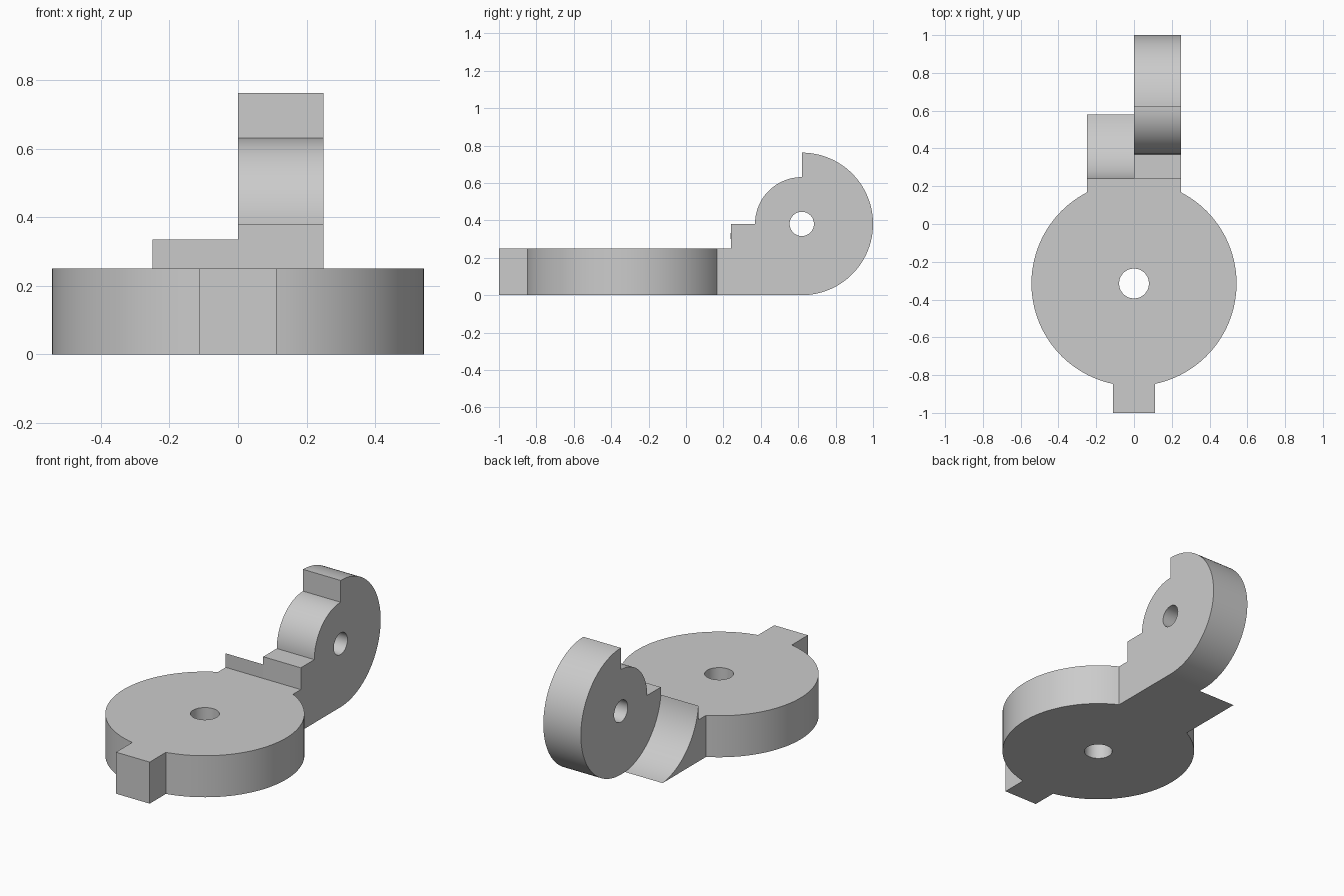
import bpy, bmesh, math
from mathutils import Vector

if "Cube" in bpy.data.objects:
    bpy.data.objects.remove(bpy.data.objects["Cube"])

grey = bpy.data.materials.new("light_grey")
grey.diffuse_color = (0.6, 0.6, 0.6, 1)
grey.use_nodes = True
grey.node_tree.nodes["Principled BSDF"].inputs["Base Color"].default_value = grey.diffuse_color

DISC_Y, DISC_R, PLATE_H = -0.315, 0.543, 0.25    # round plate
PIN_Y, PIN_Z, BARREL_R = 0.619, 0.381, 0.381     # hinge axis
HALF, TAB, NECK_Y = 0.25, 0.112, 0.24            # widths and neck end


def arc(cx, cy, r, a0, a1, n):
    """Points on an arc, angles in radians."""
    return [(cx + r * math.cos(a0 + (a1 - a0) * i / n),
             cy + r * math.sin(a0 + (a1 - a0) * i / n)) for i in range(n + 1)]


def prism(name, outline, lo, hi, axis):
    """Extrude an outline: axis 'z' takes (x, y), axis 'x' takes (y, z)."""
    bm = bmesh.new()
    place = (lambda p: (p[0], p[1], lo)) if axis == 'z' else (lambda p: (lo, p[0], p[1]))
    face = bm.faces.new([bm.verts.new(place(p)) for p in outline])
    step = Vector((0, 0, hi - lo)) if axis == 'z' else Vector((hi - lo, 0, 0))
    top = bmesh.ops.extrude_face_region(bm, geom=[face])
    bmesh.ops.translate(bm, vec=step,
                        verts=[g for g in top["geom"] if isinstance(g, bmesh.types.BMVert)])
    bmesh.ops.recalc_face_normals(bm, faces=bm.faces)
    mesh = bpy.data.meshes.new(name)
    bm.to_mesh(mesh)
    bm.free()
    mesh.materials.append(grey)
    ob = bpy.data.objects.new(name, mesh)
    bpy.context.collection.objects.link(ob)
    return ob


def combine(target, other, operation):
    """Boolean the other solid into the target and remove it."""
    mod = target.modifiers.new("join", 'BOOLEAN')
    mod.operation, mod.solver, mod.object = operation, 'EXACT', other
    bpy.context.view_layer.objects.active = target
    bpy.ops.object.modifier_apply(modifier=mod.name)
    bpy.data.objects.remove(other)


# Round plate with front tab and rear neck, drawn in plan
tab_a = math.asin(TAB / DISC_R)
neck_a = math.acos(HALF / DISC_R)
right = arc(0, DISC_Y, DISC_R, -math.pi / 2 + tab_a, neck_a, 48)
half = [(TAB, -1.0)] + right + [(HALF, NECK_Y)]
plan = half + [(-x, y) for x, y in reversed(half)]
plate = prism("hinge_plate", plan, 0, PLATE_H, 'z')

# Hinge barrel with stepped inner shoulder, drawn from the side
barrel = ([(0.1, 0)]
          + arc(PIN_Y, PIN_Z, BARREL_R, -math.pi / 2, math.pi / 2, 64)
          + arc(PIN_Y, PIN_Z, 0.25, math.pi / 2, math.pi, 32)
          + [(NECK_Y, PIN_Z), (NECK_Y, PLATE_H), (0.1, PLATE_H)])
combine(plate, prism("hinge_barrel", barrel, 0, HALF, 'x'), 'UNION')

# Scooped block that clears the mating barrel
clear_r = 0.383
a_top = math.pi + math.asin((PIN_Z - 0.335) / clear_r)
a_low = math.pi + math.asin(PIN_Z / clear_r)
scoop = ([(0.1, 0), (0.1, PLATE_H), (NECK_Y, PLATE_H)]
         + arc(PIN_Y, PIN_Z, clear_r, a_top, a_low, 32))
combine(plate, prism("scooped_block", scoop, -HALF, 0, 'x'), 'UNION')

# Plate hole and pin hole
full = 2 * math.pi
hole = arc(0, DISC_Y, 0.079, 0, full, 48)[:-1]
combine(plate, prism("plate_hole", hole, -0.1, 0.5, 'z'), 'DIFFERENCE')
pin = arc(PIN_Y, PIN_Z, 0.065, 0, full, 48)[:-1]
combine(plate, prism("pin_hole", pin, -0.1, 0.4, 'x'), 'DIFFERENCE')

# Smooth curved walls, crisp edges
bpy.ops.object.select_all(action='DESELECT')
plate.select_set(True)
bpy.context.view_layer.objects.active = plate
bpy.ops.object.shade_smooth_by_angle(angle=math.radians(30))
